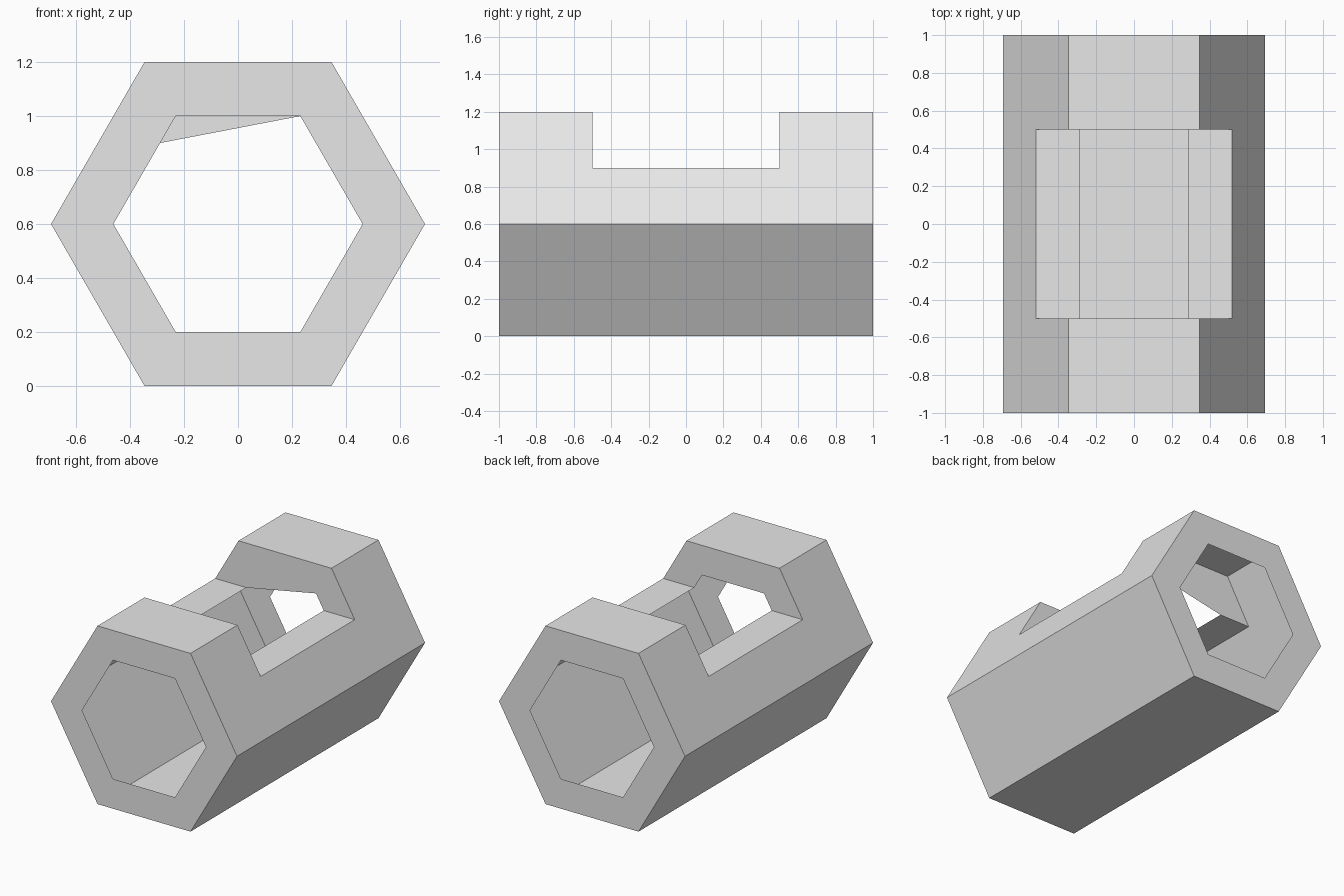
import bpy, bmesh
from math import cos, sin, radians, sqrt

cube = bpy.data.objects.get("Cube")
if cube:
    bpy.data.objects.remove(cube)

MID, LEN, CUT = 0.6, 1.0, 0.5       # axis height, half length, half notch length
FLOOR = 0.9                         # notch height
OUT, INN = 1.2 / sqrt(3), 0.8 / sqrt(3)

grey = bpy.data.materials.new("light_grey")
grey.use_nodes = True
colour = (0.8, 0.8, 0.8, 1)
grey.diffuse_color = colour
grey.node_tree.nodes["Principled BSDF"].inputs["Base Color"].default_value = colour


def hexagon(r):
    return [(r * cos(radians(60 * k)), MID + r * sin(radians(60 * k))) for k in range(6)]


def width_at(r, z):
    return r - (z - MID) / sqrt(3)


bm = bmesh.new()


def face(points, towards):
    """Add a flat face whose normal points towards the given direction."""
    f = bm.faces.new([bm.verts.new(p) for p in points])
    f.normal_update()
    if f.normal.dot(towards) < 0:
        f.normal_flip()


outer, inner = hexagon(OUT), hexagon(INN)
wide, narrow = width_at(OUT, FLOOR), width_at(INN, FLOOR)

# Three plain lower walls of the shell
for k in (3, 4, 5):
    a, b = outer[k], outer[(k + 1) % 6]
    face([(a[0], -LEN, a[1]), (b[0], -LEN, b[1]), (b[0], LEN, b[1]), (a[0], LEN, a[1])],
         (a[0] + b[0], 0, a[1] + b[1] - 2 * MID))

# Upper sloping walls with the notch, and the notch ledges
for s in (1, -1):
    low, cut, top = (s * OUT, MID), (s * wide, FLOOR), (s * OUT / 2, 2 * MID)
    outline = [(low, -LEN), (low, LEN), (top, LEN), (top, CUT),
               (cut, CUT), (cut, -CUT), (top, -CUT), (top, -LEN)]
    face([(p[0], y, p[1]) for p, y in outline], (s, 0, 0.5))
    face([(s * x, y, FLOOR) for x, y in
          ((narrow, -CUT), (wide, -CUT), (wide, CUT), (narrow, CUT))], (0, 0, 1))

for s in (1, -1):
    # Top plates either side of the notch
    face([(x, s * y, 2 * MID) for x, y in
          ((-OUT / 2, CUT), (OUT / 2, CUT), (OUT / 2, LEN), (-OUT / 2, LEN))], (0, 0, 1))
    # End rings
    for k in range(6):
        j = (k + 1) % 6
        face([(x, s * LEN, z) for x, z in (outer[k], outer[j], inner[j], inner[k])], (0, s, 0))
    # Notch end walls; the back one has a slanted opening
    wall = [(wide, FLOOR), outer[1], outer[2], (-wide, FLOOR), (-narrow, FLOOR)]
    if s < 0:
        wall.append(inner[2])
    wall += [inner[1], (narrow, FLOOR)]
    face([(x, s * CUT, z) for x, z in wall], (0, -s, 0))

bmesh.ops.remove_doubles(bm, verts=bm.verts, dist=0.0001)
mesh = bpy.data.meshes.new("notched_hex_tube")
bm.to_mesh(mesh)
bm.free()
mesh.materials.append(grey)
tube = bpy.data.objects.new("notched_hex_tube", mesh)
bpy.context.collection.objects.link(tube)
